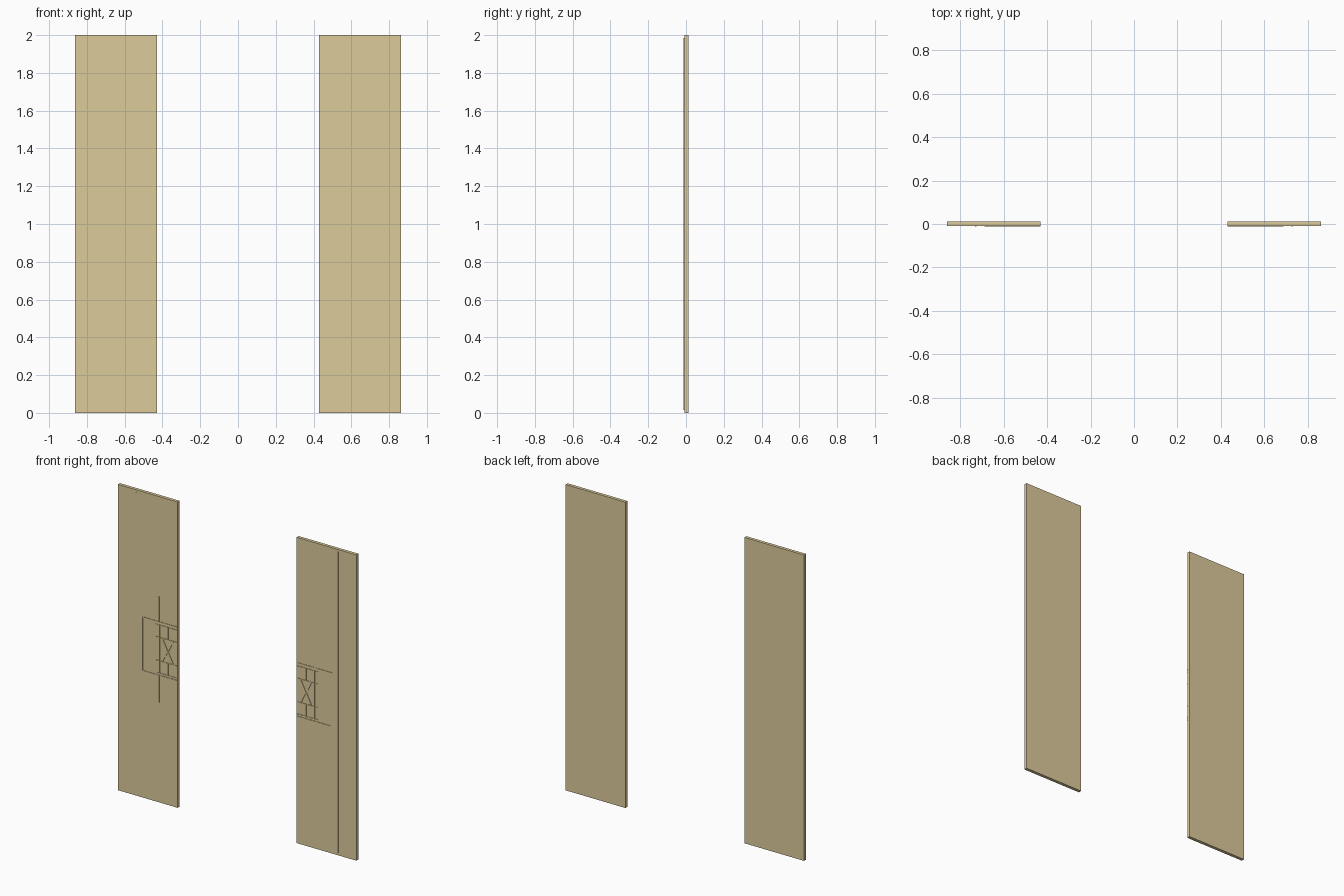
import bpy, bmesh, math
from mathutils import Matrix, Vector

if "Cube" in bpy.data.objects:
    bpy.data.objects.remove(bpy.data.objects["Cube"])

wood = bpy.data.materials.new("pale_wood")
wood.diffuse_color = (0.72, 0.60, 0.33, 1)
wood.use_nodes = True
wood.node_tree.nodes["Principled BSDF"].inputs["Base Color"].default_value = wood.diffuse_color

X0, X1 = 0.43, 0.862        # inner and outer edge of a door leaf
BACK, FACE, BEAD = 0.012, -0.009, -0.012


def add_box(bm, x0, x1, y0, y1, z0, z1):
    m = Matrix.Translation(((x0 + x1) / 2, (y0 + y1) / 2, (z0 + z1) / 2))
    m = m @ Matrix.Diagonal((x1 - x0, y1 - y0, z1 - z0, 1))
    bmesh.ops.create_cube(bm, size=1, matrix=m)


def add_bar(bm, a, b, w):
    """Thin raised bar on the door face between two (x, z) points."""
    d = Vector(b) - Vector(a)
    m = (Matrix.Translation(((a[0] + b[0]) / 2, (FACE + BEAD) / 2, (a[1] + b[1]) / 2))
         @ Matrix.Rotation(-math.atan2(d.y, d.x), 4, 'Y')
         @ Matrix.Diagonal((d.length, FACE - BEAD, w, 1)))
    bmesh.ops.create_cube(bm, size=1, matrix=m)


def finish(bm, name):
    """Make the object and mirror it onto the other leaf."""
    mesh = bpy.data.meshes.new(name)
    bm.to_mesh(mesh)
    bm.free()
    mesh.materials.append(wood)
    ob = bpy.data.objects.new(name, mesh)
    bpy.context.collection.objects.link(ob)
    mod = ob.modifiers.new("other_leaf", 'MIRROR')
    mod.use_mirror_merge = False


def bars(name, segments, w):
    bm = bmesh.new()
    for a, b in segments:
        add_bar(bm, a, b, w)
    finish(bm, name)


# Door leaves
bm = bmesh.new()
add_box(bm, X0, X1, FACE, BACK, 0, 2)
finish(bm, "door_leaf")

# Full height bead
bars("long_bead", [((0.73, 0.015), (0.73, 1.985))], 0.006)

# Short beads above and below the ornament
bars("short_bead", [((0.565, 0.655), (0.565, 0.83)),
                    ((0.565, 1.18), (0.565, 1.345))], 0.006)

# Frame around the ornament, open at the meeting edge
bars("ornament_frame", [((X0, 1.18), (0.688, 1.18)), ((X0, 0.83), (0.688, 0.83)),
                        ((0.685, 0.83), (0.685, 1.18))], 0.006)

# Lattice ornament, upper half repeated below
half = [((X0, 1.16), (0.59, 1.16)), ((X0, 1.08), (0.59, 1.08)),
        ((0.588, 1.0), (0.588, 1.16)), ((0.56, 1.0), (0.56, 1.16)),
        ((0.50, 1.0), (0.54, 1.08)), ((0.50, 1.0), (0.46, 1.08)),
        ((0.50, 1.08), (0.50, 1.16)), ((0.45, 1.0), (0.45, 1.08))]
lower = [((a[0], 2.006 - a[1]), (b[0], 2.006 - b[1])) for a, b in half]
bars("lattice", half + lower, 0.004)
